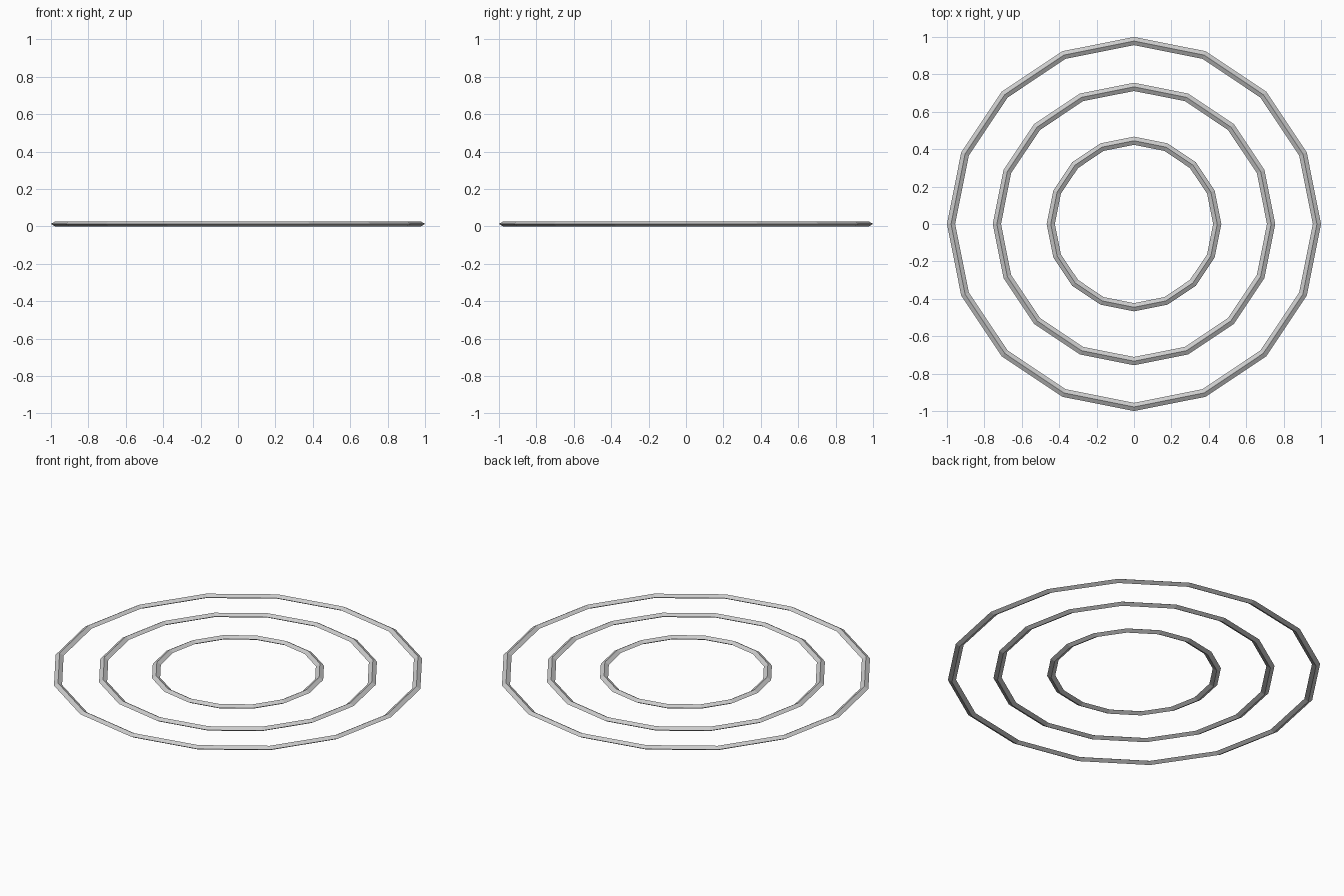
import bpy
import math

if "Cube" in bpy.data.objects:
    bpy.data.objects.remove(bpy.data.objects["Cube"])

SEGMENTS = 16
HALF_W, HEIGHT = 0.022, 0.026   # flattened diamond cross-section


def ring(name, outer):
    """Flat-shaded 16-sided ring with a diamond section, resting on z = 0."""
    r = outer - HALF_W
    section = [(outer, HEIGHT / 2), (r, HEIGHT), (r - HALF_W, HEIGHT / 2), (r, 0)]
    n = len(section)
    verts, faces = [], []
    for i in range(SEGMENTS):
        a = 2 * math.pi * i / SEGMENTS
        verts += [(p * math.cos(a), p * math.sin(a), z) for p, z in section]
        j = (i + 1) % SEGMENTS
        for k in range(n):
            m = (k + 1) % n
            faces.append((i * n + k, j * n + k, j * n + m, i * n + m))
    mesh = bpy.data.meshes.new(name)
    mesh.from_pydata(verts, [], faces)
    obj = bpy.data.objects.new(name, mesh)
    bpy.context.collection.objects.link(obj)


# Three concentric rings
ring("outer_ring", 1.0)
ring("middle_ring", 0.755)
ring("inner_ring", 0.467)
